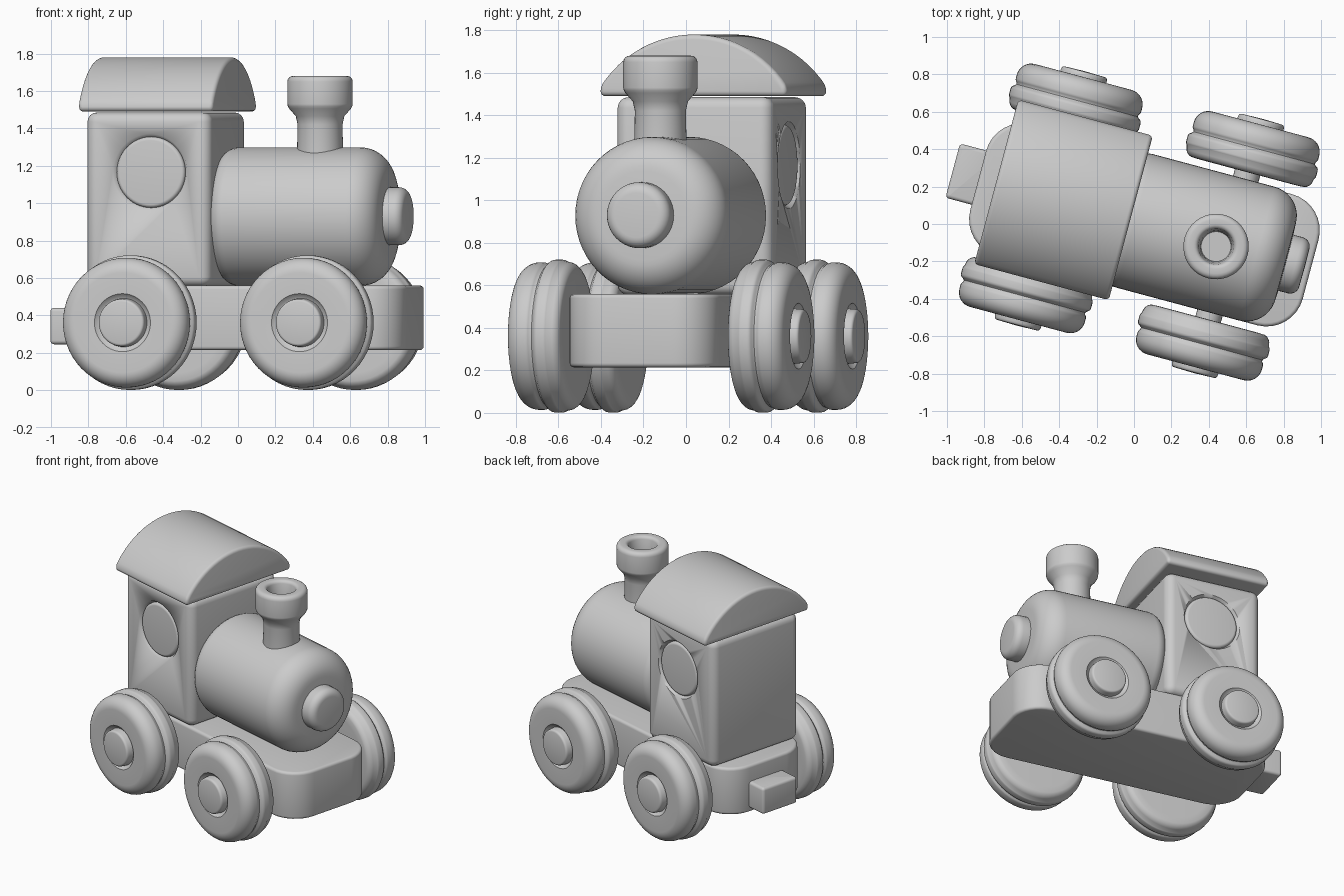
import bpy, bmesh, math
from mathutils import Matrix, Vector

if "Cube" in bpy.data.objects:
    bpy.data.objects.remove(bpy.data.objects["Cube"])

HEADING = math.radians(-15)   # the whole toy is turned about z
AXIS_Y = 0.017                # centre line of the toy in its own frame

grey = bpy.data.materials.new("plain grey")
grey.diffuse_color = (0.6, 0.6, 0.6, 1)
grey.use_nodes = True
grey.node_tree.nodes["Principled BSDF"].inputs["Base Color"].default_value = grey.diffuse_color


def finish(name, bm, angle=35):
    """Turn a bmesh into a smooth-shaded object facing the toy's heading."""
    bmesh.ops.recalc_face_normals(bm, faces=bm.faces)
    me = bpy.data.meshes.new(name)
    bm.to_mesh(me)
    bm.free()
    ob = bpy.data.objects.new(name, me)
    bpy.context.collection.objects.link(ob)
    me.materials.append(grey)
    ob.rotation_euler.z = HEADING
    bpy.ops.object.select_all(action='DESELECT')
    ob.select_set(True)
    bpy.context.view_layer.objects.active = ob
    bpy.ops.object.shade_smooth_by_angle(angle=math.radians(angle))
    return ob


def bevel(bm, edges, width, segments=4):
    bmesh.ops.bevel(bm, geom=list(edges), offset=width, segments=segments,
                    profile=0.5, affect='EDGES', clamp_overlap=True)


def box(name, centre, size, upright, rim):
    """Box with separate rounding for upright edges and for top/bottom rims."""
    bm = bmesh.new()
    bmesh.ops.create_cube(bm, size=1, matrix=Matrix.Translation(centre) @ Matrix.Diagonal((*size, 1)))
    bevel(bm, [e for e in bm.edges if abs(e.verts[0].co.z - e.verts[1].co.z) > 1e-4], upright, 8)
    if rim:
        bevel(bm, [e for e in bm.edges if abs(e.verts[0].co.z - e.verts[1].co.z) < 1e-4
                   and any(abs(f.normal.z) > 0.9 for f in e.link_faces)], rim)
    return finish(name, bm)


def lathe(name, profile, origin, direction, steps=56):
    """Spin (radius, height) points around a direction; ends close on the axis."""
    bm = bmesh.new()
    turn = Vector((0, 0, 1)).rotation_difference(Vector(direction)).to_matrix().to_4x4()
    verts = [bm.verts.new((r, 0, h)) for r, h in profile]
    edges = [bm.edges.new(p) for p in zip(verts, verts[1:])]
    bmesh.ops.spin(bm, geom=verts + edges, cent=(0, 0, 0), axis=(0, 0, 1),
                   angle=math.tau, steps=steps)
    bmesh.ops.remove_doubles(bm, verts=bm.verts, dist=1e-4)
    bm.transform(Matrix.Translation(origin) @ turn)
    return finish(name, bm)


def arc(r, h, radius, start, end, n=6):
    """Points of a round corner in a lathe profile, angles in degrees."""
    return [(r + radius * math.cos(math.radians(start + (end - start) * i / n)),
             h + radius * math.sin(math.radians(start + (end - start) * i / n)))
            for i in range(n + 1)]


# Chassis and rear coupling
box("chassis", (0.055, AXIS_Y - 0.007, 0.387), (1.84, 0.725, 0.345), 0.2, 0.02)
box("rear_coupling", (-0.9, 0.025, 0.343), (0.22, 0.3, 0.195), 0.02, 0.02)

# Cab with a shallow round recess on each side
cab = box("cab", (-0.405, AXIS_Y, 1.02), (0.69, 0.76, 0.93), 0.06, 0.05)
for side, label in ((-1, "right"), (1, "left")):
    spot = (-0.39, AXIS_Y + side * 0.38, 1.165)
    cutter = lathe("window_cutter", [(0, -0.035), (0.185, -0.035), (0.205, 0.0), (0.205, 0.05), (0, 0.05)],
                   spot, (0, side, 0))
    mod = cab.modifiers.new("recess", 'BOOLEAN')
    mod.object = cutter
    mod.operation = 'DIFFERENCE'
    bpy.context.view_layer.objects.active = cab
    bpy.ops.object.modifier_apply(modifier="recess")
    bpy.data.objects.remove(cutter)
    lathe(label + "_window", [(0, -0.05), (0.19, -0.05)] + arc(0.17, -0.025, 0.02, 0, 90) + [(0, -0.003)],
          spot, (0, side, 0))

# Arched roof: half-width profile extruded along the toy
bm = bmesh.new()
half, low, shoulder, top = 0.455, 1.49, 1.535, 1.78
radius = (half ** 2 + (top - shoulder) ** 2) / (2 * (top - shoulder))
sweep = math.asin(half / radius)
outline = [(-half, low), (half, low)]
for i in range(25):
    a = sweep - 2 * sweep * i / 24
    outline.append((radius * math.sin(a), top - radius + radius * math.cos(a)))
ends = [[bm.verts.new((x, AXIS_Y + 0.01 + y, z)) for y, z in outline] for x in (-0.77, -0.025)]
n = len(outline)
bm.faces.new(ends[0])
bm.faces.new(ends[1])
for i in range(n):
    j = (i + 1) % n
    bm.faces.new((ends[0][i], ends[0][j], ends[1][j], ends[1][i]))
bmesh.ops.recalc_face_normals(bm, faces=bm.faces)
bevel(bm, [e for e in bm.edges if e.calc_face_angle(0) > math.radians(30)], 0.035)
finish("roof", bm)

# Boiler and its front cap
lathe("boiler", [(0, -0.08), (0.3, -0.08)] + arc(0.29, 0.0, 0.08, -80, 0)
      + arc(0.21, 0.675, 0.16, 0, 90, 10) + [(0, 0.845)],
      (0, AXIS_Y, 0.928), (1, 0, 0))
lathe("boiler_cap", [(0, 0.75), (0.13, 0.79)] + arc(0.125, 0.835, 0.03, -60, 0)
      + arc(0.105, 0.89, 0.05, 0, 90) + [(0, 0.942)],
      (0, 0.01, 0.93), (1, 0, 0), 40)

# Chimney with flared, hollow mouth
lathe("chimney", [(0, 1.2), (0.125, 1.2), (0.12, 1.42), (0.13, 1.465), (0.165, 1.505)]
      + arc(0.15, 1.53, 0.025, -30, 0, 2) + arc(0.145, 1.65, 0.03, 0, 90, 4)
      + arc(0.12, 1.655, 0.025, 90, 170, 4) + [(0.085, 1.59), (0.08, 1.53), (0, 1.53)],
      (0.455, -0.003, 0), (0, 0, 1), 40)

# Wheels: two treads split by a groove, with a raised hub in a shallow ring
tyre = ([(0, 0.0), (0.27, 0.0)] + arc(0.3, 0.05, 0.05, -75, -20, 4)
        + arc(0.338, 0.075, 0.022, -45, 0, 3) + arc(0.338, 0.105, 0.022, 0, 70, 3)
        + [(0.336, 0.135)] + arc(0.322, 0.165, 0.025, -50, 0, 3)
        + arc(0.267, 0.185, 0.08, 0, 90, 8)
        + [(0.155, 0.262), (0.14, 0.245), (0.13, 0.24), (0.127, 0.275)]
        + arc(0.112, 0.28, 0.014, 0, 90, 3) + [(0, 0.297)])
for x, end in ((-0.465, "rear"), (0.515, "front")):
    for side, label in ((-1, "right"), (1, "left")):
        lathe(f"{end}_{label}_wheel", tyre, (x, AXIS_Y + side * 0.407, 0.361), (0, side, 0))
    lathe(end + "_axle", [(0, -0.42), (0.07, -0.42), (0.07, 0.42), (0, 0.42)],
          (x, AXIS_Y, 0.361), (0, 1, 0), 24)
